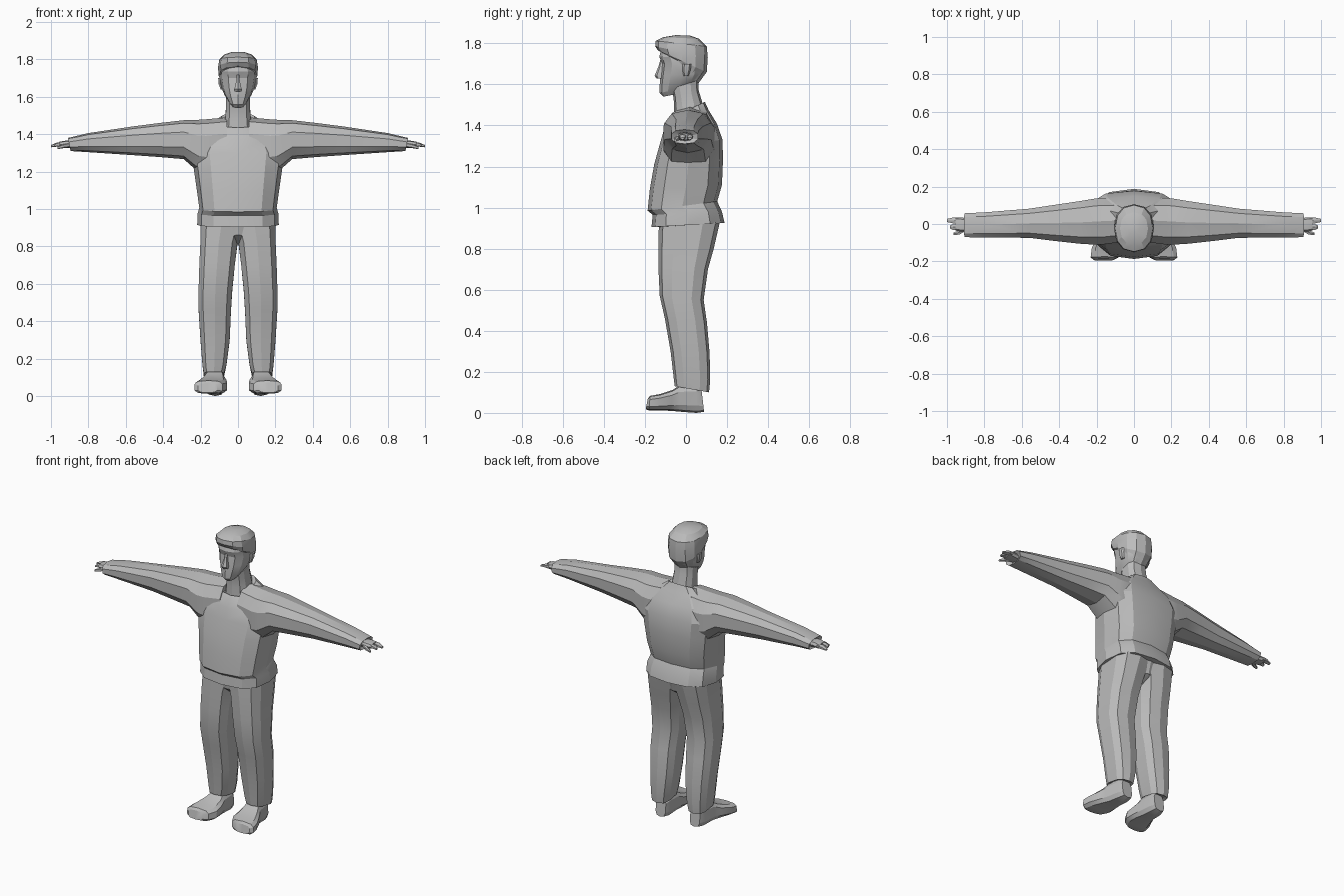
import bpy, bmesh, math

grey = bpy.data.materials.new("plain_grey")
grey.diffuse_color = (0.5, 0.5, 0.5, 1)

# local (u, v, w) -> world, w runs along the loft axis
AXES = {"Z": lambda u, v, w: (u, v, w),
        "X": lambda u, v, w: (w, u, v),
        "Y": lambda u, v, w: (u, w, v)}


def loft(name, sections, axis="Z", n=12, square=0.75, mirror=False, angle=22):
    """Skin rings; section = (w at low v, w at high v, u0, u1, v0, v1)."""
    bm = bmesh.new()
    rings = []
    for w0, w1, u0, u1, v0, v1 in sections:
        ring = []
        for i in range(n):
            a = 2 * math.pi * i / n - math.pi / 2
            c, s = math.cos(a), math.sin(a)
            c = math.copysign(abs(c) ** square, c) if abs(c) > 1e-6 else 0
            s = math.copysign(abs(s) ** square, s) if abs(s) > 1e-6 else 0
            u = (u0 + u1) / 2 + c * (u1 - u0) / 2
            v = (v0 + v1) / 2 + s * (v1 - v0) / 2
            w = w0 + (w1 - w0) * (s + 1) / 2
            ring.append(bm.verts.new(AXES[axis](u, v, w)))
        rings.append(ring)
    for a, b in zip(rings, rings[1:]):
        for i in range(n):
            j = (i + 1) % n
            bm.faces.new((a[i], a[j], b[j], b[i]))
    bm.faces.new(rings[0])
    bm.faces.new(rings[-1])
    bmesh.ops.triangulate(bm, faces=bm.faces[:])
    bmesh.ops.recalc_face_normals(bm, faces=bm.faces[:])
    mesh = bpy.data.meshes.new(name)
    bm.to_mesh(mesh)
    bm.free()
    mesh.materials.append(grey)
    ob = bpy.data.objects.new(name, mesh)
    bpy.context.collection.objects.link(ob)
    bpy.ops.object.select_all(action="DESELECT")
    ob.select_set(True)
    bpy.context.view_layer.objects.active = ob
    bpy.ops.object.shade_smooth_by_angle(angle=math.radians(angle))
    if mirror:
        ob.modifiers.new("Mirror", "MIRROR").use_axis[0] = True
    return ob


def sym(rows):
    """Sections symmetric in x from (w0, w1, half width, v0, v1)."""
    return [(a, b, -h, h, c, d) for a, b, h, c, d in rows]


# sweater body with folded hem and sloped neckline
loft("sweater_body", sym([
    (0.905, 0.925, 0.19, -0.14, 0.16),
    (0.905, 0.925, 0.218, -0.168, 0.188),
    (0.965, 0.98, 0.217, -0.162, 0.175),
    (0.985, 1.03, 0.207, -0.187, 0.152),
    (1.09, 1.11, 0.22, -0.176, 0.175),
    (1.21, 1.23, 0.237, -0.155, 0.18),
    (1.30, 1.33, 0.25, -0.13, 0.178),
    (1.37, 1.41, 0.225, -0.11, 0.15),
    (1.42, 1.475, 0.15, -0.085, 0.11),
    (1.435, 1.515, 0.095, -0.075, 0.092),
    (1.42, 1.49, 0.075, -0.055, 0.075)]), square=0.72)

# sleeves
loft("sleeve", [
    (0.06, 0.06, -0.10, 0.14, 1.20, 1.49),
    (0.17, 0.17, -0.115, 0.145, 1.19, 1.48),
    (0.215, 0.215, -0.115, 0.14, 1.20, 1.477),
    (0.29, 0.29, -0.11, 0.127, 1.267, 1.475),
    (0.42, 0.42, -0.095, 0.107, 1.278, 1.46),
    (0.56, 0.56, -0.077, 0.085, 1.288, 1.442),
    (0.80, 0.80, -0.075, 0.065, 1.304, 1.406),
    (0.895, 0.91, -0.073, 0.06, 1.31, 1.38),
    (0.885, 0.895, -0.045, 0.035, 1.325, 1.365)],
    axis="X", n=10, square=0.8, mirror=True)

# hands: palm, thumb and two finger groups
loft("palm", [
    (0.87, 0.87, -0.035, 0.03, 1.325, 1.365),
    (0.92, 0.92, -0.042, 0.034, 1.327, 1.366),
    (0.955, 0.955, -0.035, 0.036, 1.33, 1.36)],
    axis="X", n=8, mirror=True)
loft("thumb", [
    (0.90, 0.90, -0.04, -0.01, 1.33, 1.355),
    (0.935, 0.935, -0.058, -0.032, 1.325, 1.347),
    (0.965, 0.965, -0.06, -0.046, 1.32, 1.334)],
    axis="X", n=6, mirror=True)
for name, y0, y1, tip in (("front_fingers", -0.033, 0.0, 0.985),
                          ("back_fingers", 0.002, 0.036, 1.0)):
    loft(name, [
        (0.94, 0.94, y0, y1, 1.332, 1.36),
        (0.97, 0.97, y0, y1, 1.334, 1.355),
        (tip, tip, y0 + 0.008, y1 - 0.008, 1.33, 1.342)],
        axis="X", n=6, mirror=True)

# trouser legs
loft("trouser_leg", [
    (0.14, 0.11, 0.085, 0.17, -0.04, 0.10),
    (0.13, 0.10, 0.072, 0.185, -0.055, 0.112),
    (0.17, 0.16, 0.06, 0.192, -0.06, 0.118),
    (0.30, 0.29, 0.042, 0.203, -0.075, 0.115),
    (0.46, 0.44, 0.035, 0.213, -0.103, 0.102),
    (0.57, 0.55, 0.028, 0.214, -0.128, 0.086),
    (0.70, 0.70, 0.014, 0.210, -0.134, 0.107),
    (0.82, 0.80, 0.0, 0.205, -0.134, 0.135),
    (0.93, 0.93, -0.03, 0.203, -0.132, 0.165)],
    n=10, square=0.68, mirror=True)

# seat joining the legs
loft("trouser_seat", sym([
    (0.81, 0.81, 0.02, -0.06, 0.07),
    (0.86, 0.85, 0.10, -0.12, 0.13),
    (0.93, 0.93, 0.18, -0.13, 0.155)]), n=10)

# shoes, with a low toe turned slightly outwards
loft("shoe", [
    (0.088, 0.075, 0.085, 0.155, 0.005, 0.12),
    (0.05, 0.05, 0.073, 0.17, 0.0, 0.14),
    (-0.03, -0.03, 0.07, 0.18, 0.006, 0.135),
    (-0.075, -0.065, 0.06, 0.20, 0.01, 0.112),
    (-0.14, -0.125, 0.055, 0.228, 0.012, 0.092),
    (-0.18, -0.175, 0.08, 0.234, 0.012, 0.083),
    (-0.196, -0.186, 0.11, 0.215, 0.018, 0.07)],
    axis="Y", n=10, square=0.6, mirror=True)

# neck
loft("neck", sym([
    (1.40, 1.46, 0.078, -0.06, 0.085),
    (1.48, 1.51, 0.07, -0.058, 0.08),
    (1.53, 1.57, 0.066, -0.06, 0.062),
    (1.58, 1.62, 0.066, -0.07, 0.06)]), n=10)

# head, chin to brow
loft("head", sym([
    (1.54, 1.56, 0.03, -0.11, -0.01),
    (1.558, 1.595, 0.05, -0.128, 0.045),
    (1.60, 1.62, 0.072, -0.128, 0.07),
    (1.645, 1.65, 0.088, -0.124, 0.09),
    (1.70, 1.69, 0.097, -0.117, 0.098),
    (1.735, 1.73, 0.098, -0.13, 0.1),
    (1.79, 1.79, 0.09, -0.115, 0.09)]), square=0.9)
loft("nose", sym([
    (1.628, 1.628, 0.02, -0.143, -0.10),
    (1.642, 1.642, 0.021, -0.153, -0.10),
    (1.685, 1.685, 0.011, -0.135, -0.10),
    (1.72, 1.72, 0.007, -0.125, -0.10)]), n=6)
loft("ear", [
    (1.64, 1.64, 0.075, 0.094, -0.012, 0.012),
    (1.67, 1.67, 0.085, 0.105, -0.018, 0.022),
    (1.70, 1.70, 0.085, 0.107, -0.016, 0.026)],
    n=6, mirror=True)

# hair cap with swept fringe and low nape
loft("hair", sym([
    (1.757, 1.605, 0.085, -0.115, 0.06),
    (1.764, 1.66, 0.103, -0.135, 0.101),
    (1.785, 1.73, 0.107, -0.15, 0.106),
    (1.812, 1.785, 0.1, -0.148, 0.101),
    (1.83, 1.822, 0.075, -0.11, 0.063),
    (1.84, 1.838, 0.035, -0.05, 0.02)]), square=0.88)
